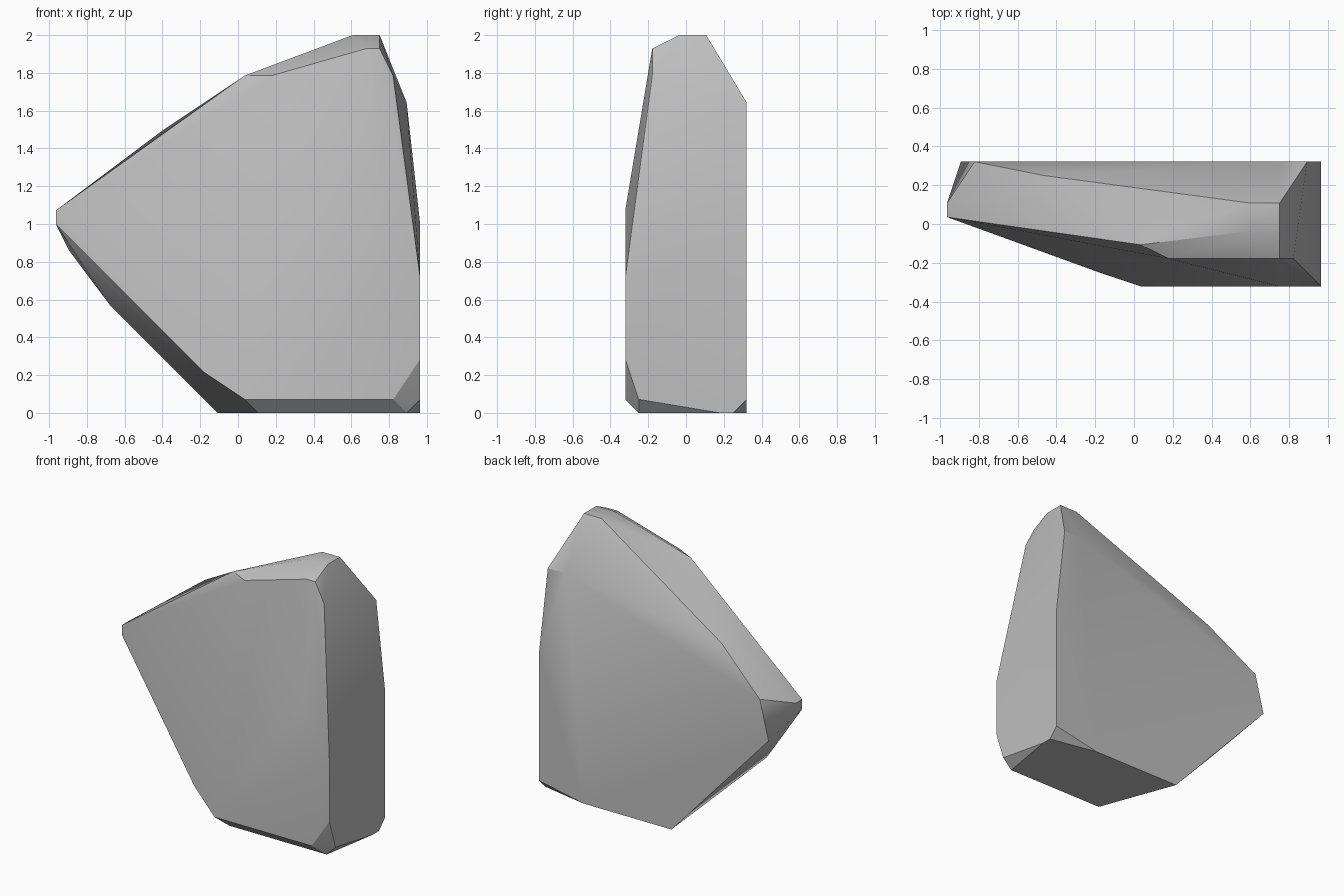
import bpy
import bmesh
import math

# Remove the default cube only
default_cube = bpy.data.objects.get("Cube")
if default_cube:
    bpy.data.objects.remove(default_cube, do_unlink=True)

# The boulder is laid out on a coarse grid of equal steps
STEP = 2 / 28
HALF_WIDTH = 27 / 2
HALF_DEPTH = 9 / 2


def grid_point(column, row, level):
    """Turn whole grid steps into a position centred on the ground."""
    return ((column - HALF_WIDTH) * STEP, (row - HALF_DEPTH) * STEP, level * STEP)


def make_material(name, colour):
    """Plain matte material with one flat colour."""
    material = bpy.data.materials.new(name)
    material.use_nodes = True
    material.diffuse_color = colour
    shader = next(n for n in material.node_tree.nodes if n.type == "BSDF_PRINCIPLED")
    shader.inputs["Base Color"].default_value = colour
    shader.inputs["Roughness"].default_value = 0.9
    return material


# Corners of the boulder, grouped by the region they shape
boulder_corners = {
    "flat base": [(12, 9, 0), (15, 1, 0), (26, 1, 0), (27, 7, 0), (27, 8, 0), (22, 9, 0)],
    "front foot": [(14, 0, 1), (25, 0, 1), (27, 0, 4), (27, 1, 1), (11, 1, 3)],
    "front shoulder": [(27, 0, 10), (24, 0, 15)],
    "left side": [(27, 9, 1), (27, 9, 14), (26, 9, 23)],
    "pointed right tip": [(0, 5, 14), (0, 5, 15), (0, 6, 15)],
    "right underside": [(4, 5, 8), (1, 9, 12)],
    "right back slope": [(2, 9, 16), (7, 8, 20), (8, 7, 21)],
    "front brow": [(14, 3, 25), (16, 2, 25), (23, 2, 27), (24, 2, 27), (25, 2, 25)],
    "crown": [(22, 4, 28), (24, 4, 28), (24, 6, 28), (22, 6, 28)],
    "back crown": [(24, 9, 23)],
}

# Wrap a faceted skin around all the corners
mesh = bpy.data.meshes.new("boulder")
bm = bmesh.new()
for corners in boulder_corners.values():
    for corner in corners:
        bm.verts.new(grid_point(*corner))
hull = bmesh.ops.convex_hull(bm, input=list(bm.verts))
loose = [v for v in bm.verts if not v.link_faces]
bmesh.ops.delete(bm, geom=loose, context="VERTS")

# Merge triangles that lie in one plane into clean flat facets
bmesh.ops.dissolve_limit(
    bm, angle_limit=math.radians(0.5), verts=list(bm.verts), edges=list(bm.edges)
)
bmesh.ops.recalc_face_normals(bm, faces=list(bm.faces))
bm.to_mesh(mesh)
bm.free()

# Stone grey finish, soft shading with crisp ridges
boulder = bpy.data.objects.new("boulder", mesh)
bpy.context.collection.objects.link(boulder)
mesh.materials.append(make_material("stone grey", (0.52, 0.52, 0.52, 1.0)))
bpy.ops.object.select_all(action="DESELECT")
boulder.select_set(True)
bpy.context.view_layer.objects.active = boulder
bpy.ops.object.shade_smooth_by_angle(angle=math.radians(30))
